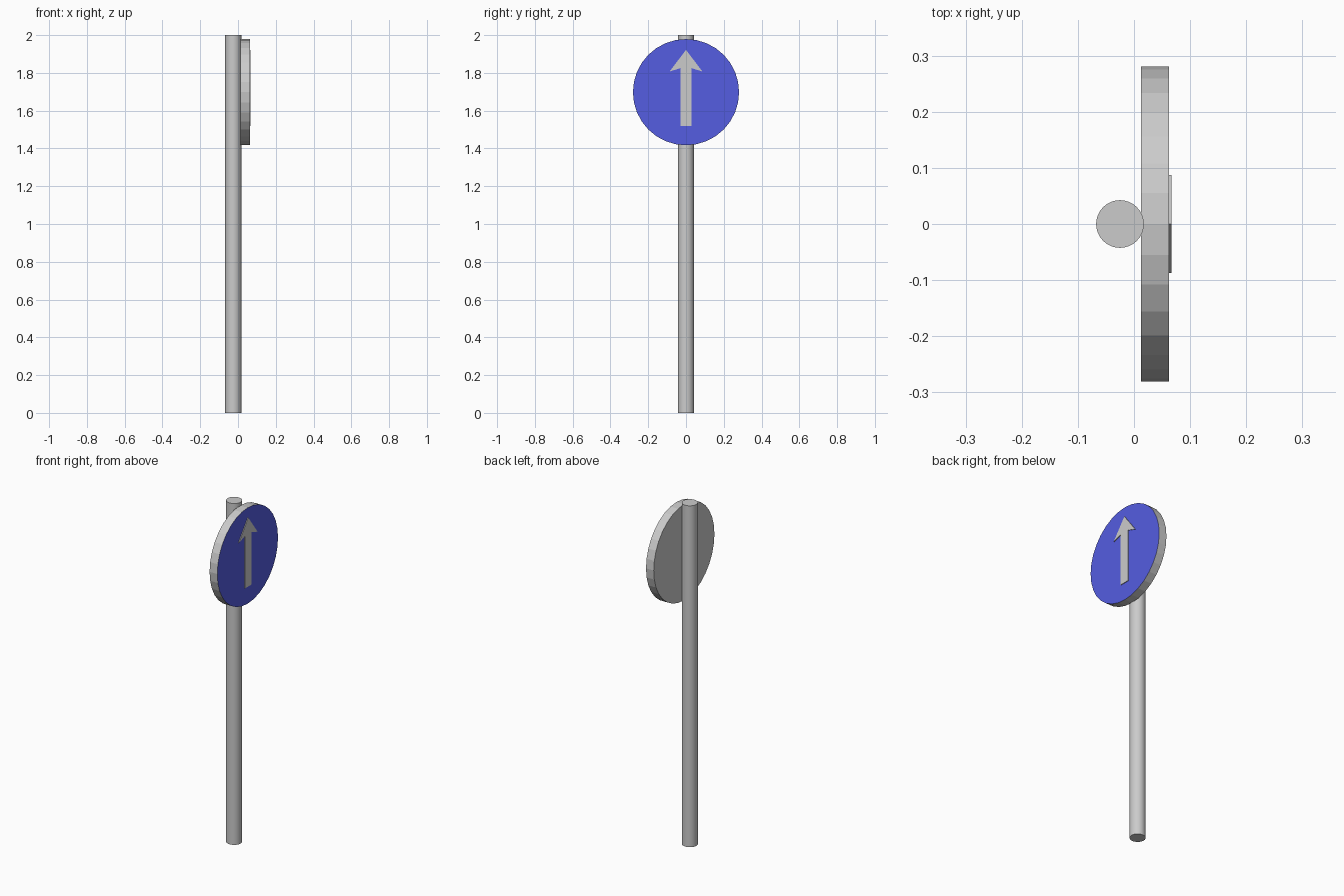
import bpy, bmesh
from math import radians, sin, cos, tau

if "Cube" in bpy.data.objects:
    bpy.data.objects.remove(bpy.data.objects["Cube"])

def prism(name, outline, x0, x1):
    """Extrude a (y, z) outline along x from x0 to x1."""
    bm = bmesh.new()
    face = bm.faces.new([bm.verts.new((x0, y, z)) for y, z in outline])
    ext = bmesh.ops.extrude_face_region(bm, geom=[face], use_keep_orig=True)
    for v in ext["geom"]:
        if isinstance(v, bmesh.types.BMVert):
            v.co.x = x1
    bmesh.ops.recalc_face_normals(bm, faces=bm.faces[:])
    mesh = bpy.data.meshes.new(name)
    bm.to_mesh(mesh)
    bm.free()
    obj = bpy.data.objects.new(name, mesh)
    bpy.context.collection.objects.link(obj)
    return obj

def material(name, color):
    mat = bpy.data.materials.new(name)
    mat.diffuse_color = color
    mat.use_nodes = True
    mat.node_tree.nodes["Principled BSDF"].inputs["Base Color"].default_value = mat.diffuse_color
    return mat

# Round post, standing behind the plate
bpy.ops.mesh.primitive_cylinder_add(vertices=32, radius=0.0425, depth=2, location=(-0.025, 0, 1))
bpy.context.object.name = "post"
bpy.ops.object.shade_smooth_by_angle(angle=radians(30))

# Faceted round plate with only its face painted blue
R, ZC, N = 0.281, 1.698, 32
disc = prism("sign_plate", [(R * cos(tau * i / N), ZC + R * sin(tau * i / N)) for i in range(N)],
             0.0125, 0.0625)
disc.data.materials.append(material("plate_grey", (0.8, 0.8, 0.8, 1)))
disc.data.materials.append(material("sign_blue", (0.09, 0.11, 0.75, 1)))
for p in disc.data.polygons:
    p.material_index = 1 if p.normal.x > 0.9 else 0

# Raised upward arrow, mirrored half outline
half = [(0.03, 1.519), (0.03, 1.825), (0.087, 1.807)]
outline = half + [(0, 1.922)] + [(-y, z) for y, z in reversed(half)]
arrow = prism("arrow", outline, 0.060, 0.0665)
arrow.data.materials.append(disc.data.materials[0])
